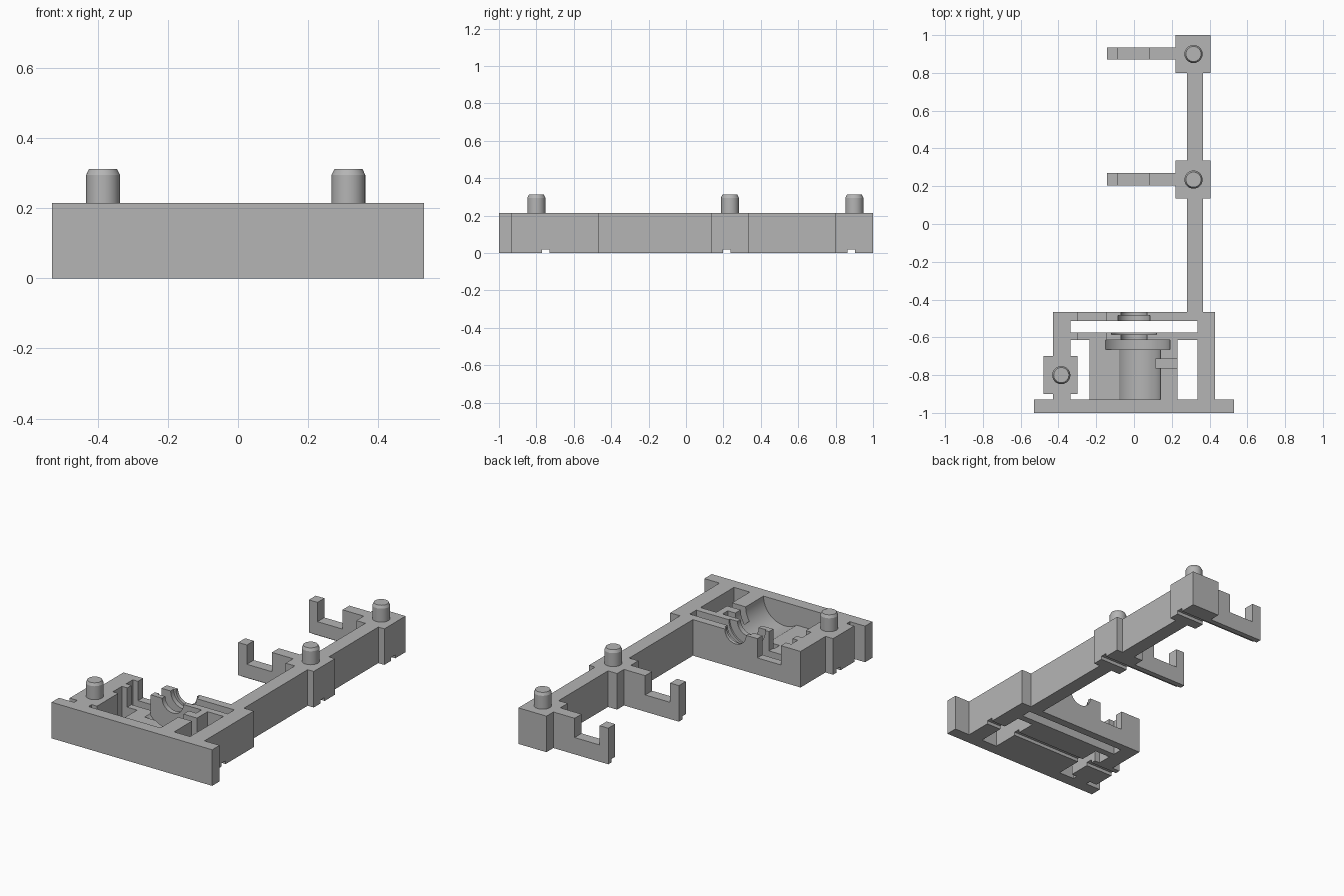
import bpy
import bmesh
from math import radians
from mathutils import Matrix, Vector

cube = bpy.data.objects.get("Cube")
if cube:
    bpy.data.objects.remove(cube, do_unlink=True)

grey = bpy.data.materials.new("plain grey")
grey.use_nodes = True
grey.diffuse_color = (0.46, 0.46, 0.46, 1)
grey.node_tree.nodes["Principled BSDF"].inputs["Base Color"].default_value = grey.diffuse_color

TOP = 0.215      # height of the frame
LOW = 0.10       # floor of the lowered sections
OVER = 0.30      # cutters reach above the frame


def finish(name, bm):
    bmesh.ops.recalc_face_normals(bm, faces=bm.faces)
    mesh = bpy.data.meshes.new(name)
    bm.to_mesh(mesh)
    bm.free()
    mesh.materials.append(grey)
    obj = bpy.data.objects.new(name, mesh)
    bpy.context.collection.objects.link(obj)
    return obj


def box(name, x, y, z=(0, TOP)):
    bm = bmesh.new()
    bmesh.ops.create_cube(bm, size=1)
    for v in bm.verts:
        v.co = Vector(r[0] if c < 0 else r[1] for r, c in zip((x, y, z), v.co))
    return finish(name, bm)


def bore(radius, y):
    """Cylinder along y, centred on the top edge of the cradle."""
    bm = bmesh.new()
    place = Matrix.Translation((0, sum(y) / 2, TOP)) @ Matrix.Rotation(radians(90), 4, "X")
    bmesh.ops.create_cone(bm, cap_ends=True, segments=48, radius1=radius,
                          radius2=radius, depth=y[1] - y[0], matrix=place)
    return finish("bore_cutter", bm)


def activate(obj):
    bpy.ops.object.select_all(action="DESELECT")
    obj.select_set(True)
    bpy.context.view_layer.objects.active = obj


def combine(target, tool, operation="DIFFERENCE"):
    mod = target.modifiers.new("shape", "BOOLEAN")
    mod.operation = operation
    mod.solver = "EXACT"
    mod.object = tool
    activate(target)
    bpy.ops.object.modifier_apply(modifier=mod.name)
    bpy.data.objects.remove(tool, do_unlink=True)


def smooth(obj):
    activate(obj)
    bpy.ops.object.shade_smooth_by_angle(angle=radians(30))


def groove(target, y):
    combine(target, box("groove_cutter", (-1, 1), (y - 0.02, y + 0.02), (-0.1, 0.02)))


def peg(name, x, y):
    bm = bmesh.new()
    # shaft and chamfered tip
    for r1, r2, z0, z1 in ((0.048, 0.048, TOP, 0.295), (0.048, 0.04, 0.295, 0.312)):
        bmesh.ops.create_cone(bm, cap_ends=True, segments=40, radius1=r1, radius2=r2,
                              depth=z1 - z0,
                              matrix=Matrix.Translation((x, y, (z0 + z1) / 2)))
    smooth(finish(name, bm))


# Front plate
box("front_plate", (-0.53, 0.53), (-1, -0.93))

# Cradle frame with its open windows
cradle = box("cradle", (-0.43, 0.43), (-0.93, -0.465))
for x, y in (((-0.335, -0.235), (-0.95, -0.615)),
             ((0.23, 0.335), (-0.95, -0.615)),
             ((-0.335, 0.335), (-0.575, -0.513))):
    combine(cradle, box("window_cutter", x, y, (-0.1, OVER)))
combine(cradle, box("peg_block", (-0.48, -0.30), (-0.90, -0.70)), "UNION")

# Lowered wall sections, lowered bed side and terminal slot
for x, y, floor in (((-0.30, -0.145), (-0.63, -0.45), LOW),
                    ((-0.25, 0), (-0.95, -0.615), LOW),
                    ((0.115, 0.25), (-0.762, -0.715), LOW)):
    combine(cradle, box("step_cutter", x, y, (floor, OVER)))

# Round bed, collar groove, and bearing seats in both walls
for radius, y in ((0.14, (-0.95, -0.66)), (0.19, (-0.665, -0.615)),
                  (0.07, (-0.63, -0.56)), (0.12, (-0.585, -0.56)),
                  (0.07, (-0.53, -0.45)), (0.085, (-0.53, -0.485))):
    combine(cradle, bore(radius, y))
groove(cradle, -0.75)
smooth(cradle)
peg("cradle_peg", -0.385, -0.80)

# Spine with two stations, each a block, a hooked arm and a peg
for name, start, end in (("lower", -0.465, 0.135), ("upper", 0.335, 0.80)):
    box(name + "_spine", (0.28, 0.365), (start, end))
for name, y in (("middle", 0.235), ("rear", 0.90)):
    block = box(name + "_block", (0.22, 0.405), (y - 0.1, y + 0.1))
    arm = box(name + "_arm", (-0.142, 0.22), (y - 0.03, y + 0.035))
    combine(arm, box("hook_cutter", (-0.085, 0.08), (y - 0.1, y + 0.1), (LOW, OVER)))
    for part in (block, arm):
        groove(part, y - 0.017)
    peg(name + "_peg", 0.315, y)
